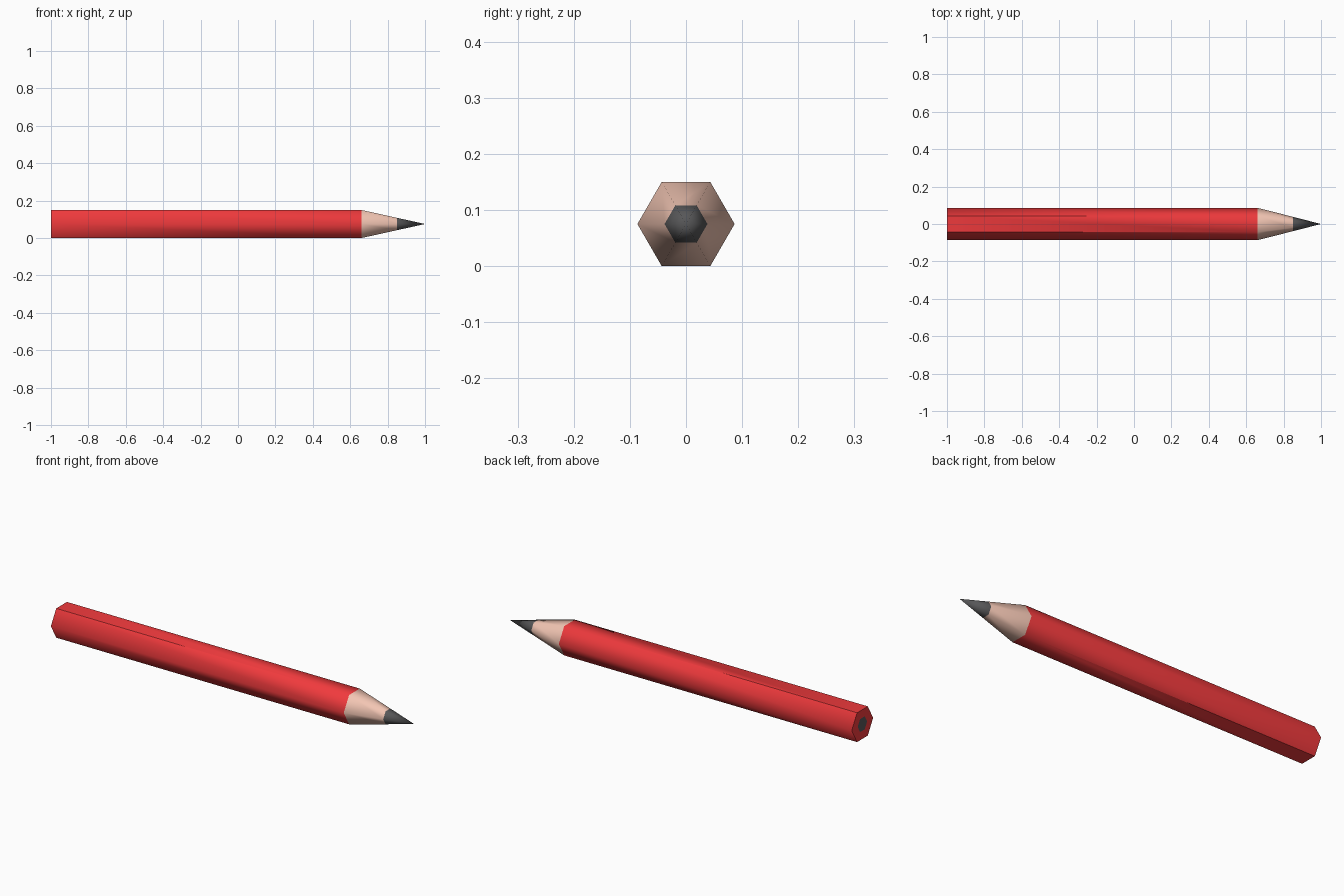
import bpy, bmesh, math

if "Cube" in bpy.data.objects:
    bpy.data.objects.remove(bpy.data.objects["Cube"])

R = 0.0866          # corner radius of the hexagonal barrel
CORE = 0.0382       # corner radius of the graphite
Z = R * math.cos(math.pi / 6)


def material(name, color):
    mat = bpy.data.materials.new(name)
    mat.diffuse_color = (*color, 1)
    mat.use_nodes = True
    mat.node_tree.nodes["Principled BSDF"].inputs["Base Color"].default_value = mat.diffuse_color
    return mat


mats = [material("red_paint", (0.87, 0.042, 0.046)),
        material("bare_wood", (0.89, 0.56, 0.45)),
        material("graphite", (0.095, 0.095, 0.098))]
RED, WOOD, GRAPHITE = range(3)

# Profile along x: (x, radius, material of the band that follows)
profile = [(-1, CORE, RED),         # ring-shaped painted back end
           (-1, R, RED),            # barrel
           (0.66, R, WOOD),         # sharpened wood
           (0.85, CORE, GRAPHITE)]  # point

bm = bmesh.new()
rings = [[bm.verts.new((x, r * math.cos(i * math.pi / 3),
                        Z + r * math.sin(i * math.pi / 3))) for i in range(6)]
         for x, r, _ in profile]
tip = bm.verts.new((1, 0, Z))


def add_face(verts, mat):
    face = bm.faces.new(verts)
    face.material_index = mat
    face.smooth = True


# Bands between the rings, then the point and the graphite at the back end
for i in range(6):
    j = (i + 1) % 6
    for a, b, (_, _, mat) in zip(rings, rings[1:], profile):
        add_face((a[i], a[j], b[j], b[i]), mat)
    add_face((rings[-1][i], rings[-1][j], tip), GRAPHITE)
add_face(rings[0][::-1], GRAPHITE)

# Crisp back rim and crisp top and bottom ridges; side ridges and cone stay soft
for i in range(6):
    bm.edges.get((rings[1][i], rings[1][(i + 1) % 6])).smooth = False
    if i not in (0, 3):
        bm.edges.get((rings[1][i], rings[2][i])).smooth = False

mesh = bpy.data.meshes.new("pencil")
bm.to_mesh(mesh)
bm.free()
for mat in mats:
    mesh.materials.append(mat)
bpy.context.collection.objects.link(bpy.data.objects.new("pencil", mesh))
